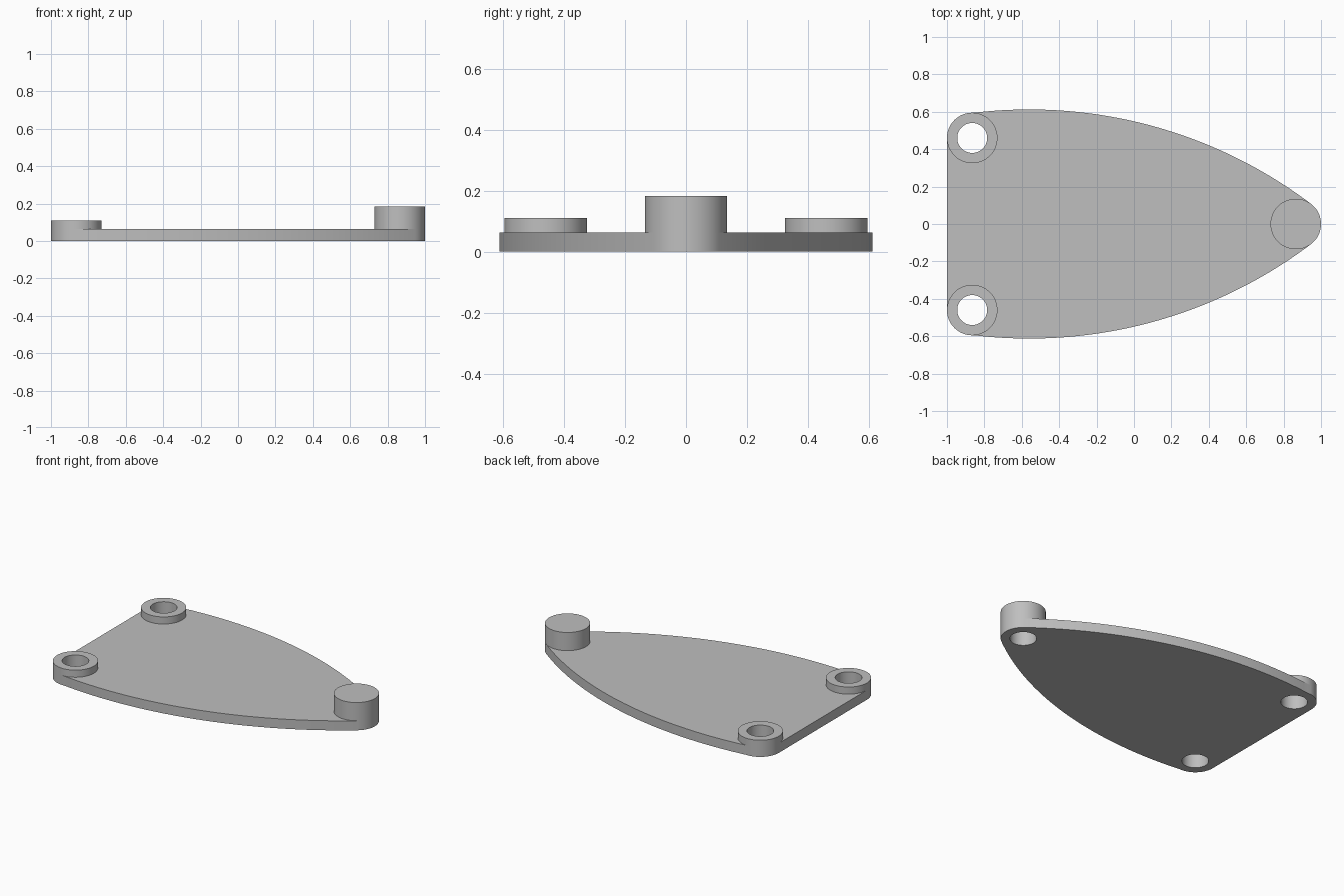
import bpy
import bmesh
from math import sin, cos, pi, atan2, hypot, radians

cube = bpy.data.objects.get("Cube")
if cube:
    bpy.data.objects.remove(cube, do_unlink=True)

PLATE_H = 0.063
BOSS_R, HOLE_R = 0.135, 0.08
SEGMENTS = 96
NOSE = (0.865, 0.0)
CORNER = (-0.865, 0.46)
SIDE_CENTRE = (-0.56, -1.888)   # centre of the long side arc

grey = bpy.data.materials.new("plain grey")
grey.use_nodes = True
colour = (0.52, 0.52, 0.52, 1)
grey.diffuse_color = colour
grey.node_tree.nodes["Principled BSDF"].inputs["Base Color"].default_value = colour


def arc(centre, radius, start, end, steps):
    angles = [start + (end - start) * i / steps for i in range(steps + 1)]
    return [(centre[0] + radius * cos(a), centre[1] + radius * sin(a)) for a in angles]


def circle(centre, radius):
    return arc(centre, radius, 0, 2 * pi, SEGMENTS)[:-1]


def finish(bm, name):
    bmesh.ops.recalc_face_normals(bm, faces=bm.faces)
    mesh = bpy.data.meshes.new(name)
    bm.to_mesh(mesh)
    bm.free()
    mesh.materials.append(grey)
    obj = bpy.data.objects.new(name, mesh)
    bpy.context.collection.objects.link(obj)
    bpy.ops.object.select_all(action='DESELECT')
    obj.select_set(True)
    bpy.context.view_layer.objects.active = obj
    bpy.ops.object.shade_smooth_by_angle(angle=radians(30))


def add_loop(bm, points, z):
    verts = [bm.verts.new((x, y, z)) for x, y in points]
    return [bm.edges.new((v, verts[(i + 1) % len(verts)])) for i, v in enumerate(verts)]


def direction(point):
    return atan2(point[1] - SIDE_CENTRE[1], point[0] - SIDE_CENTRE[0])


def base_plate(holes):
    # Half outline: rounded nose, bowed side tangent to both bosses, rounded corner
    a_nose, a_corner = direction(NOSE), direction(CORNER)
    side_r = hypot(NOSE[0] - SIDE_CENTRE[0], NOSE[1] - SIDE_CENTRE[1]) + BOSS_R
    half = arc(NOSE, BOSS_R, 0, a_nose, 16)
    half += arc(SIDE_CENTRE, side_r, a_nose, a_corner, 64)[1:-1]
    half += arc(CORNER, BOSS_R, a_corner, pi, 24)
    outline = half + [(x, -y) for x, y in reversed(half[1:])]

    bm = bmesh.new()
    edges = add_loop(bm, outline, 0)
    for centre in holes:
        edges += add_loop(bm, circle(centre, HOLE_R), 0)
    bmesh.ops.triangle_fill(bm, edges=edges, use_beauty=True)
    top = bmesh.ops.extrude_face_region(bm, geom=bm.faces[:], use_keep_orig=True)
    verts = [g for g in top["geom"] if isinstance(g, bmesh.types.BMVert)]
    bmesh.ops.translate(bm, verts=verts, vec=(0, 0, PLATE_H))
    finish(bm, "base_plate")


def boss(name, centre, height):
    # Tube standing on the plate: outer wall, top rim, bore
    bm = bmesh.new()
    profile = [(BOSS_R, PLATE_H), (BOSS_R, height), (HOLE_R, height), (HOLE_R, PLATE_H)]
    loops = [add_loop(bm, circle(centre, r), z) for r, z in profile]
    for lower, upper in zip(loops, loops[1:]):
        bmesh.ops.bridge_loops(bm, edges=lower + upper)
    finish(bm, name)


left_corner, right_corner = CORNER, (CORNER[0], -CORNER[1])
base_plate([NOSE, left_corner, right_corner])
boss("nose_boss", NOSE, 0.183)
boss("back_corner_boss", left_corner, 0.11)
boss("front_corner_boss", right_corner, 0.11)
